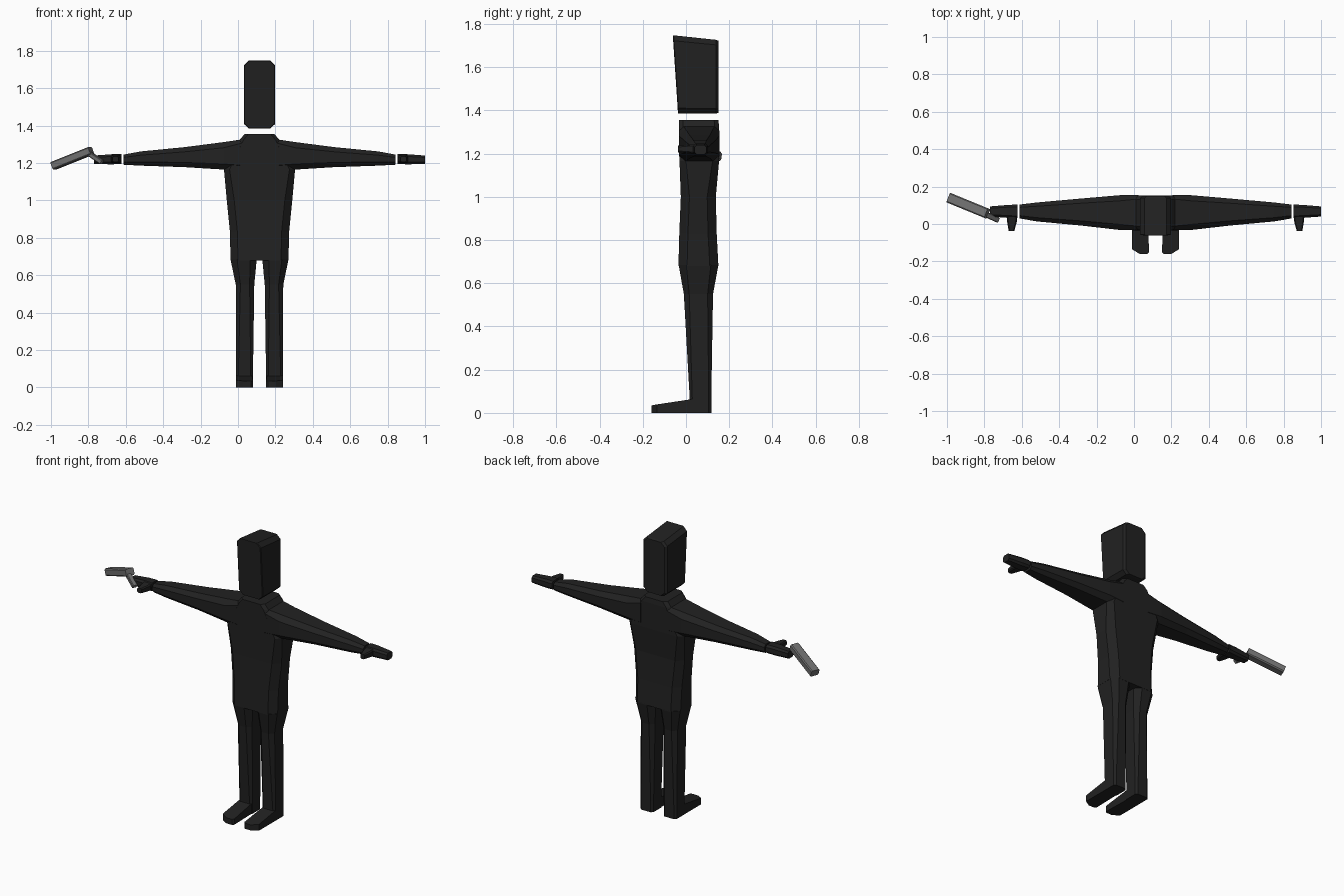
import bpy, bmesh
from mathutils import Vector

if "Cube" in bpy.data.objects:
    bpy.data.objects.remove(bpy.data.objects["Cube"])

CX = 0.115  # the figure's own centre line


def material(name, v):
    m = bpy.data.materials.new(name)
    m.diffuse_color = (v, v, v, 1)
    m.use_nodes = True
    m.node_tree.nodes["Principled BSDF"].inputs["Base Color"].default_value = m.diffuse_color
    return m


DARK = material("charcoal", 0.0155)
GREY = material("mid grey", 0.16)


def ring(a0, a1, b0, b1, c):
    """Rectangle with chamfered corners, as 8 points."""
    return [(a0 + c, b0), (a1 - c, b0), (a1, b0 + c), (a1, b1 - c),
            (a1 - c, b1), (a0 + c, b1), (a0, b1 - c), (a0, b0 + c)]


def loft(name, rings, mat=DARK, mirror=False, x=CX, cap_start=True):
    """Skin a list of equal-length 3D rings and cap the ends."""
    bm = bmesh.new()
    rows = [[bm.verts.new(p) for p in r] for r in rings]
    n = len(rows[0])
    for r, s in zip(rows, rows[1:]):
        for i in range(n):
            j = (i + 1) % n
            bm.faces.new((r[i], r[j], s[j], s[i]))
    if cap_start:
        bm.faces.new(rows[0][::-1])
    bm.faces.new(rows[-1])
    bmesh.ops.recalc_face_normals(bm, faces=bm.faces)
    me = bpy.data.meshes.new(name)
    bm.to_mesh(me)
    bm.free()
    me.materials.append(mat)
    ob = bpy.data.objects.new(name, me)
    ob.location.x = x
    bpy.context.collection.objects.link(ob)
    if mirror:
        ob.modifiers.new("Mirror", 'MIRROR')
    return ob


def along_z(sections):
    return [[(a, b, z) for a, b in ring(x0, x1, y0, y1, c)]
            for z, x0, x1, y0, y1, c in sections]


def along_x(sections):
    return [[(x, a, b) for a, b in ring(y0, y1, z0, z1, c)]
            for x, y0, y1, z0, z1, c in sections]


# torso, rising to the flat collar
loft("torso", along_z([
    (0.68, -0.155, 0.155, -0.035, 0.15, 0.04),
    (0.83, -0.158, 0.158, -0.031, 0.142, 0.04),
    (1.00, -0.175, 0.175, -0.024, 0.138, 0.04),
    (1.165, -0.19, 0.19, -0.03, 0.153, 0.03),
    (1.325, -0.105, 0.105, -0.033, 0.153, 0.02),
    (1.355, -0.08, 0.08, -0.033, 0.15, 0.02)]))

# arms, tapering to the wrists
loft("arms", along_x([
    (0.09, -0.032, 0.154, 1.167, 1.327, 0.02),
    (0.19, -0.032, 0.154, 1.165, 1.312, 0.03),
    (0.40, -0.008, 0.136, 1.178, 1.285, 0.025),
    (0.635, 0.014, 0.115, 1.186, 1.262, 0.02),
    (0.728, 0.03, 0.104, 1.191, 1.245, 0.015)]), mirror=True)

# hands and thumbs, set off by a gap
loft("hands", along_x([
    (0.738, 0.031, 0.104, 1.195, 1.247, 0.012),
    (0.79, 0.033, 0.102, 1.193, 1.247, 0.012),
    (0.885, 0.04, 0.094, 1.195, 1.24, 0.01)]), mirror=True)
loft("thumbs", [[(a, y, b) for a, b in ring(x0, x1, z0, z1, 0.006)]
                for y, x0, x1, z0, z1 in [
                    (0.05, 0.738, 0.795, 1.198, 1.243),
                    (0.01, 0.742, 0.793, 1.203, 1.24),
                    (-0.037, 0.755, 0.785, 1.206, 1.236)]], mirror=True)

# legs
loft("legs", along_z([
    (0.0, 0.035, 0.125, 0.017, 0.117, 0.012),
    (0.07, 0.035, 0.125, 0.017, 0.117, 0.012),
    (0.55, 0.028, 0.127, -0.01, 0.125, 0.025),
    (0.685, 0.015, 0.155, -0.034, 0.15, 0.035)]), mirror=True)

# feet: flat sole, toe angled on the outer side
sole = [(0.04, 0.05), (0.035, -0.15), (0.045, -0.16), (0.085, -0.16),
        (0.125, -0.135), (0.125, 0.05)]
loft("feet", [[(x, y, 0) for x, y in sole],
              [(x, y, 0.067 + min(0, y - 0.02) * 0.18) for x, y in sole]],
     mirror=True)

# head: octagonal outline pushed from back to front, slanted face and top
head = []
for inset, back, front in [(0.012, 0.15, None), (0, 0.138, None),
                           (0, None, 0.0), (0.004, None, -0.004)]:
    pts = []
    for x, z in ring(-0.083 + inset, 0.083 - inset,
                     1.385 + inset * 0.3, 1.747 - inset * 0.3, 0.025):
        up = (z - 1.385) / 0.362
        y = back if back else -0.033 - 0.024 * up + front
        pts.append((x, y, z - up * 0.022 * (y + 0.057) / 0.207))
    head.append(pts)
loft("head", head)


def bar(name, start, end, w, h, c):
    """Straight chamfered bar between two points."""
    p, q = Vector(start), Vector(end)
    d = (q - p).normalized()
    side = d.cross(Vector((0, 0, 1))).normalized()
    up = side.cross(d)
    sec = ring(-w / 2, w / 2, -h / 2, h / 2, c)
    loft(name, [[o + side * a + up * b for a, b in sec] for o in (p, q)],
         GREY, x=0)


# held tool
bar("tool_body", (-0.987, 0.139, 1.185), (-0.785, 0.056, 1.266), 0.055, 0.043, 0.006)
bar("tool_handle", (-0.802, 0.055, 1.255), (-0.728, 0.022, 1.205), 0.03, 0.025, 0.004)
